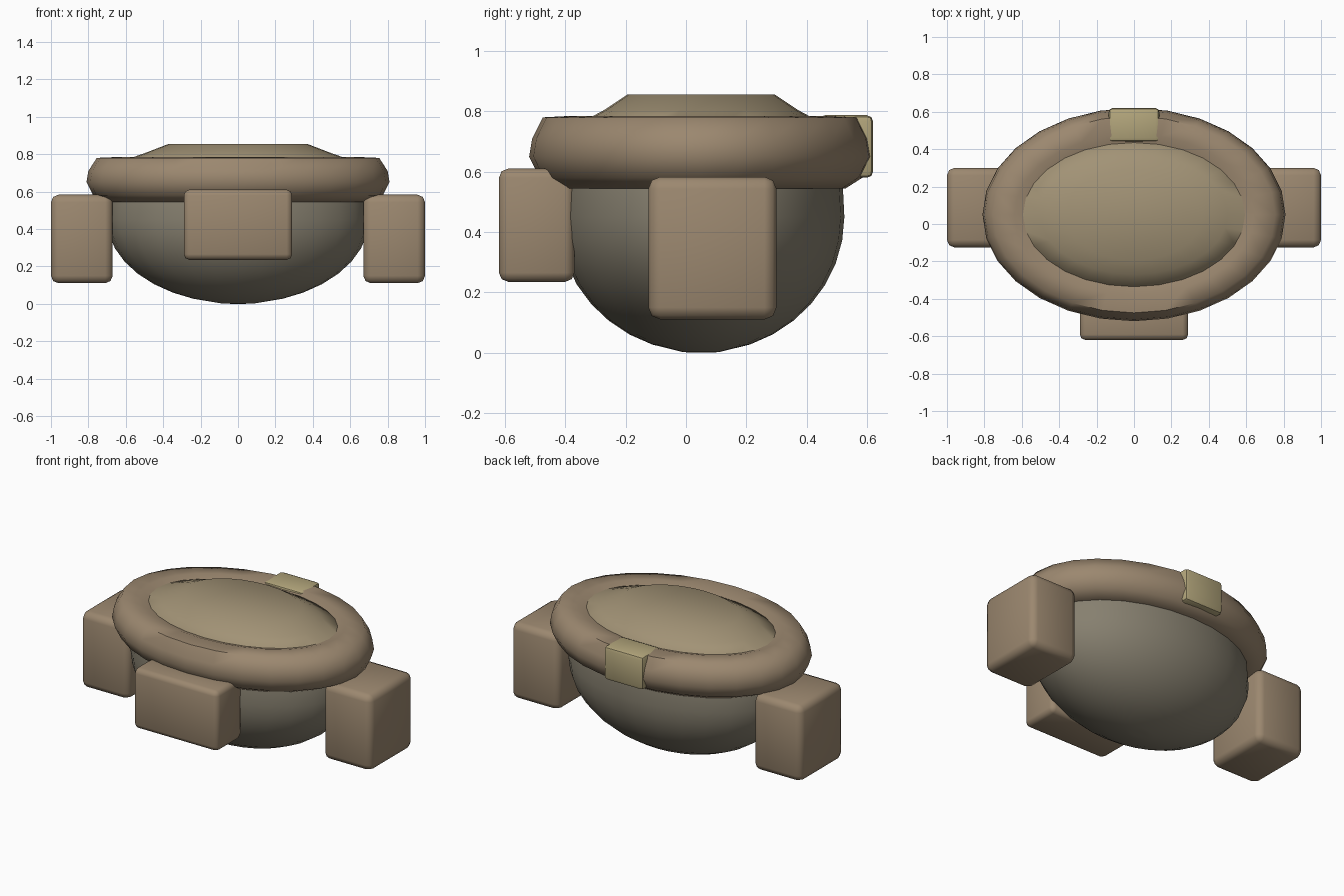
import bpy, bmesh, math

if "Cube" in bpy.data.objects:
    bpy.data.objects.remove(bpy.data.objects["Cube"])


def material(name, rgb):
    m = bpy.data.materials.new(name)
    m.diffuse_color = (*rgb, 1)
    m.use_nodes = True
    m.node_tree.nodes["Principled BSDF"].inputs["Base Color"].default_value = m.diffuse_color
    return m


leather = material("leather", (0.33, 0.245, 0.16))
cloth = material("cloth", (0.24, 0.215, 0.16))
tan = material("tan", (0.36, 0.29, 0.18))
brass = material("brass", (0.45, 0.38, 0.2))
CY = 0.05  # centre of the body along y


def finish(name, bm, mat, angle):
    bmesh.ops.recalc_face_normals(bm, faces=bm.faces)
    me = bpy.data.meshes.new(name)
    bm.to_mesh(me)
    bm.free()
    me.materials.append(mat)
    ob = bpy.data.objects.new(name, me)
    bpy.context.collection.objects.link(ob)
    bpy.ops.object.select_all(action='DESELECT')
    ob.select_set(True)
    bpy.context.view_layer.objects.active = ob
    bpy.ops.object.shade_smooth_by_angle(angle=math.radians(angle))
    return ob


def loft(name, rings, mat, n=28, closed=False, caps=False, angle=60):
    """Stack of ellipses given as (x radius, y radius, z)."""
    bm = bmesh.new()
    loops = []
    for rx, ry, z in rings:
        loops.append([bm.verts.new((rx * math.cos(2 * math.pi * i / n),
                                    CY + ry * math.sin(2 * math.pi * i / n), z))
                      for i in range(n)])
    pairs = list(zip(loops, loops[1:]))
    if closed:
        pairs.append((loops[-1], loops[0]))
    for a, b in pairs:
        for i in range(n):
            j = (i + 1) % n
            bm.faces.new((a[i], a[j], b[j], b[i]))
    if caps:
        bm.faces.new(loops[0])
        bm.faces.new(loops[-1])
    return finish(name, bm, mat, angle)


def box(name, lo, hi, bevel, mat, angle=60):
    bm = bmesh.new()
    bmesh.ops.create_cube(bm, size=1)
    for v in bm.verts:
        v.co = [(l + h) / 2 + c * (h - l) for l, h, c in zip(lo, hi, v.co)]
    bmesh.ops.bevel(bm, geom=bm.edges[:], offset=bevel, segments=2,
                    profile=0.5, affect='EDGES')
    return finish(name, bm, mat, angle)


# Rounded lower body
rings = []
for k in range(1, 10):
    a = math.radians(10 * k)
    rings.append((0.70 * math.sin(a), 0.475 * math.sin(a), 0.45 - 0.45 * math.cos(a)))
rings[0] = (0.09, 0.06, 0.002)
rings.insert(0, (0.04, 0.03, 0.0))
rings += [(0.69, 0.47, 0.55), (0.67, 0.46, 0.62)]
loft("lower_body", rings, cloth, caps=True)

# Flat-topped waist rising through the belt
loft("waist", [(0.62, 0.42, 0.62), (0.60, 0.385, 0.77), (0.50, 0.32, 0.805),
               (0.37, 0.245, 0.855)], tan, caps=True)

# Thick padded belt
loft("belt", [(0.64, 0.43, 0.55), (0.70, 0.48, 0.545), (0.775, 0.535, 0.58),
              (0.81, 0.57, 0.65), (0.80, 0.56, 0.71), (0.755, 0.525, 0.78),
              (0.64, 0.43, 0.785), (0.55, 0.36, 0.76)], leather, closed=True)

# Buckle at the back
box("buckle", (-0.135, 0.44, 0.58), (0.135, 0.62, 0.787), 0.02, brass, 30)

# Pouches at front and sides
box("front_pouch", (-0.29, -0.62, 0.235), (0.29, -0.37, 0.61), 0.03, leather)
for side, s in (("left", -1), ("right", 1)):
    xs = sorted((s * 0.67, s * 1.0))
    box(side + "_pouch", (xs[0], -0.125, 0.11), (xs[1], 0.30, 0.583), 0.04, leather)
